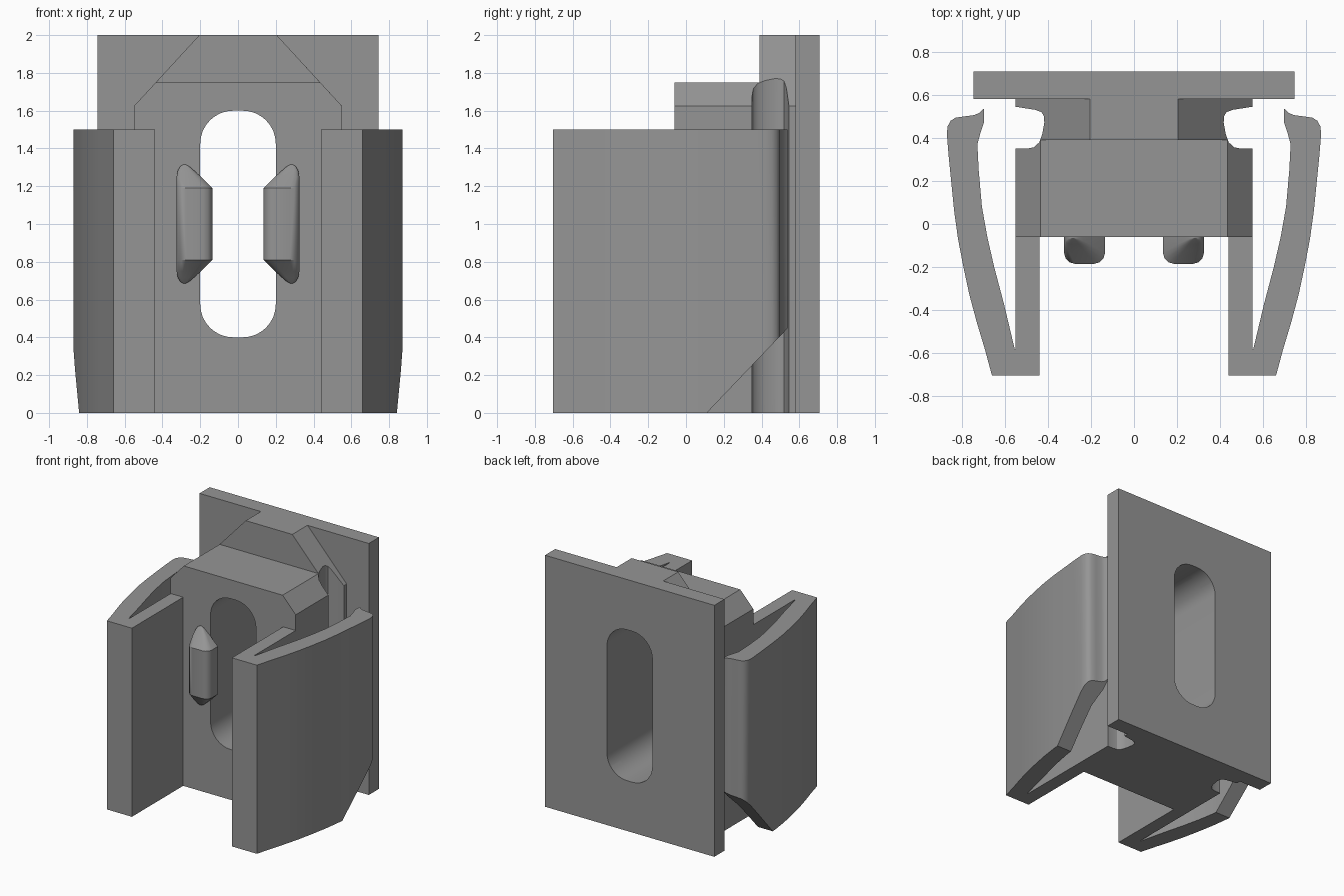
import bpy, bmesh, math
from mathutils import Vector

if "Cube" in bpy.data.objects:
    bpy.data.objects.remove(bpy.data.objects["Cube"])

grey = bpy.data.materials.new("plain grey")
grey.diffuse_color = (0.3, 0.3, 0.3, 1)
grey.use_nodes = True
grey.node_tree.nodes["Principled BSDF"].inputs["Base Color"].default_value = grey.diffuse_color


def loft(name, rings):
    """Closed solid through rings of equal point count."""
    bm = bmesh.new()
    loops = [[bm.verts.new(p) for p in ring] for ring in rings]
    n = len(loops[0])
    for a, b in zip(loops, loops[1:]):
        for i in range(n):
            j = (i + 1) % n
            bm.faces.new((a[i], a[j], b[j], b[i]))
    bm.faces.new(loops[0])
    bm.faces.new(loops[-1])
    bmesh.ops.recalc_face_normals(bm, faces=bm.faces)
    mesh = bpy.data.meshes.new(name)
    bm.to_mesh(mesh)
    bm.free()
    mesh.materials.append(grey)
    obj = bpy.data.objects.new(name, mesh)
    bpy.context.collection.objects.link(obj)
    return obj


def prism_z(name, pts, z0, z1):
    return loft(name, [[(x, y, z) for x, y in pts] for z in (z0, z1)])


def prism_y(name, pts, y0, y1):
    return loft(name, [[(x, y, z) for x, z in pts] for y in (y0, y1)])


def prism_x(name, pts, x0, x1):
    return loft(name, [[(x, y, z) for y, z in pts] for x in (x0, x1)])


def activate(obj):
    bpy.ops.object.select_all(action='DESELECT')
    obj.select_set(True)
    bpy.context.view_layer.objects.active = obj


def cut(obj, *cutters):
    for c in cutters:
        m = obj.modifiers.new("cut", 'BOOLEAN')
        m.operation, m.solver, m.object = 'DIFFERENCE', 'EXACT', c
        activate(obj)
        bpy.ops.object.modifier_apply(modifier=m.name)
        bpy.data.objects.remove(c)


def smooth(obj, angle=30):
    activate(obj)
    bpy.ops.object.shade_smooth_by_angle(angle=math.radians(angle))


def rounded(x, z0, z1, r, steps=8):
    """Rounded rectangle outline, symmetric about x = 0."""
    pts = []
    centres = [(x - r, z1 - r), (r - x, z1 - r), (r - x, z0 + r), (x - r, z0 + r)]
    for q, (cx, cz) in enumerate(centres):
        for i in range(steps + 1):
            a = math.pi / 2 * (q + i / steps)
            pts.append((cx + r * math.cos(a), cz + r * math.sin(a)))
    return pts


def slot():
    return prism_y("slot_cutter", rounded(0.2, 0.4, 1.6, 0.175), -0.5, 1)


# Back plate with the long slot
plate = prism_y("back_plate", [(-.745, 0), (.745, 0), (.745, 2), (-.745, 2)], .58, .708)
cut(plate, slot())
smooth(plate)

# Central body: bevelled shoulders, stepped top, side notches, slot
body = prism_y("body", [(-.55, 0), (.55, 0), (.55, 1.625), (.205, 2),
                        (-.205, 2), (-.55, 1.625)], -.06, .58)
step = prism_x("step_cutter", [(-1, 1.75), (.39, 1.75), (.39, 3), (-1, 3)], -1, 1)
notch = [(.7, .35), (.5, .35), (.465, .357), (.44, .38), (.426, .42), (.417, .47),
         (.418, .5), (.43, .52), (.46, .531), (.55, .545), (.7, .565)]
cut(body, step, slot(),
    prism_z("notch_cutter", notch, -1, 3),
    prism_z("notch_cutter", [(-x, y) for x, y in notch], -1, 3))
smooth(body)

# Folded spring arms: straight inner leg, curved outer wing with a hooked tip
arm = [(.44, -.06), (.44, -.705), (.66, -.705), (.694, -.58), (.73, -.46), (.765, -.33),
       (.793, -.2), (.818, -.07), (.836, .06), (.85, .2), (.862, .32), (.87, .42),
       (.866, .455), (.852, .48), (.83, .494), (.79, .5), (.745, .506), (.72, .516),
       (.697, .537), (.697, .475), (.715, .42), (.728, .37), (.722, .25), (.707, .08),
       (.682, -.06), (.65, -.2), (.605, -.37), (.555, -.58), (.55, -.58), (.55, -.06)]
# Pin outline: flat at the back, rounded at the front
pin = [(.135, -.06), (.135, -.135), (.142, -.16), (.16, -.178), (.185, -.185),
       (.275, -.185), (.3, -.178), (.318, -.16), (.325, -.135), (.325, -.06)]


def pin_ring(z, x0, x1, depth):
    """Pin outline squeezed to the range x0..x1 and a given depth."""
    return [(x0 + (x - .135) / .19 * (x1 - x0), -.06 + (y + .06) * depth, z)
            for x, y in pin]


tip = [(0.19, .135, .325, 1), (.25, .195, .325, .52), (.285, .235, .318, .26),
       (.305, .258, .306, .12), (.315, .278, .29, .04)]
levels = [(1 - z, a, b, d) for z, a, b, d in reversed(tip)] + \
         [(1 + z, a, b, d) for z, a, b, d in tip]

for side, s in (("left", -1), ("right", 1)):
    a = prism_z(side + "_arm", [(s * x, y) for x, y in arm], 0, 1.5)
    # Slanted lower rear corner of the wing
    cut(a, prism_x("corner_cutter", [(.01, -.1), (.11, 0), (.64, .555), (.9, .555), (.9, -.1)],
                   s * .57, s * 1.2))
    smooth(a)
    p = loft(side + "_pin", [[(s * x, y, z) for x, y, z in pin_ring(*lv)] for lv in levels])
    smooth(p, 35)
